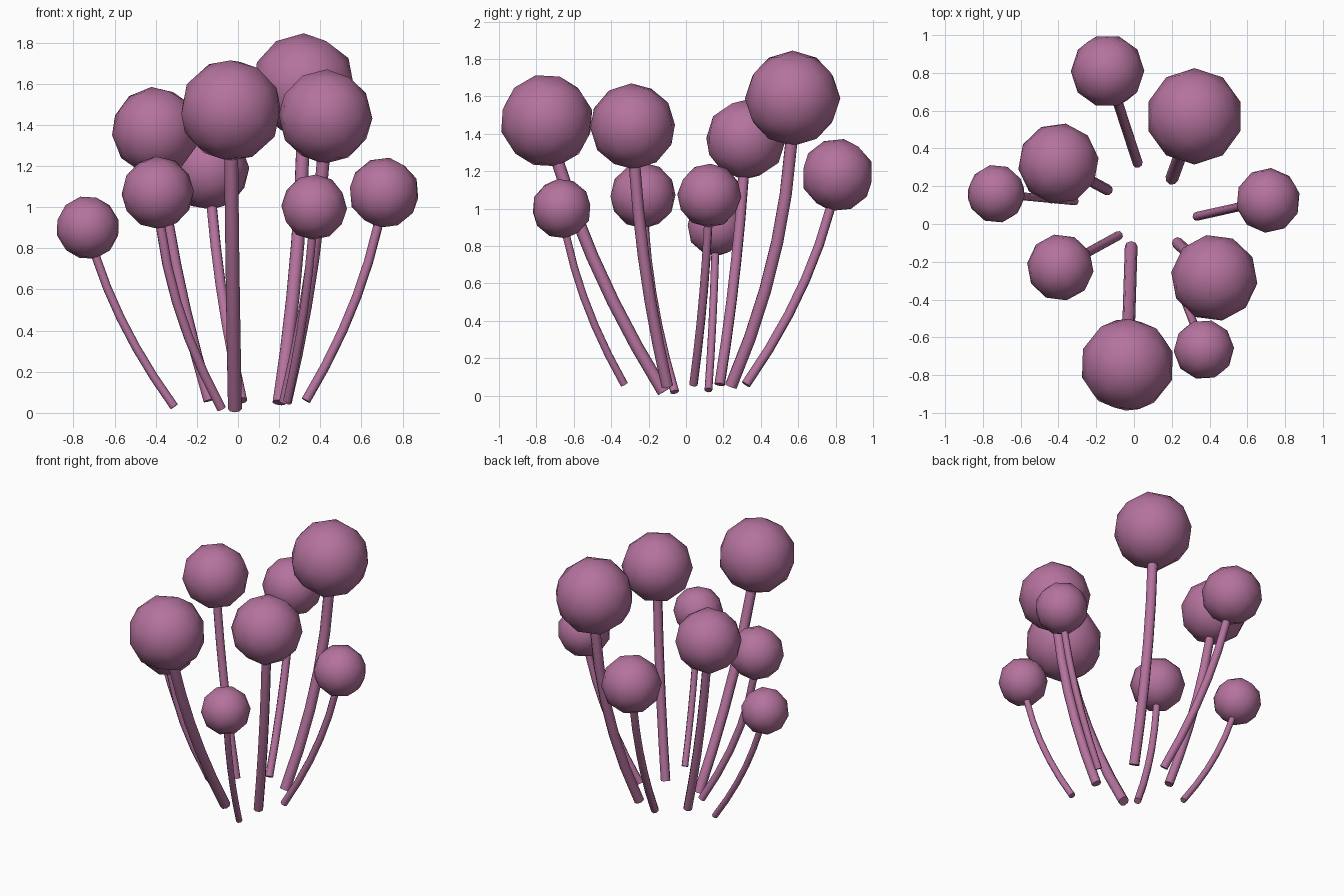
import bpy
from math import radians
from mathutils import Vector

cube = bpy.data.objects.get("Cube")
if cube:
    bpy.data.objects.remove(cube, do_unlink=True)

# Single mauve colour
mauve = bpy.data.materials.new("mauve")
mauve.use_nodes = True
colour = (0.46, 0.17, 0.34, 1)
mauve.diffuse_color = colour
mauve.node_tree.nodes["Principled BSDF"].inputs["Base Color"].default_value = colour

# Per flower: head centre, head radius, stem base, outward bow of the stem
FLOWERS = [
    ((-0.14, 0.81, 1.18), 0.195, (0.02, 0.32, 0.06), 0.8),
    ((0.32, 0.57, 1.59), 0.255, (0.20, 0.24, 0.05), 1.0),
    ((-0.40, 0.32, 1.37), 0.215, (-0.14, 0.18, 0.06), 0.75),
    ((-0.73, 0.16, 0.90), 0.155, (-0.31, 0.12, 0.03), 0.75),
    ((0.71, 0.125, 1.07), 0.172, (0.33, 0.04, 0.06), 0.8),
    ((-0.39, -0.23, 1.07), 0.177, (-0.08, -0.06, 0.02), 0.92),
    ((-0.035, -0.745, 1.47), 0.25, (-0.015, -0.12, 0.02), 0.72),
    ((0.425, -0.285, 1.44), 0.23, (0.23, -0.10, 0.05), 0.87),
    ((0.37, -0.665, 1.00), 0.16, (0.24, -0.33, 0.06), 0.8),
]


def stem(name, base, control, top, radius, steps=6):
    """Thin eight-sided tube along a quadratic arc."""
    curve = bpy.data.curves.new(name, "CURVE")
    curve.dimensions = "3D"
    curve.bevel_depth = radius
    curve.bevel_resolution = 2
    curve.use_fill_caps = True
    line = curve.splines.new("POLY")
    line.points.add(steps)
    for i, point in enumerate(line.points):
        t = i / steps
        p = base * (1 - t) ** 2 + control * 2 * t * (1 - t) + top * t * t
        point.co = (*p, 1)
    obj = bpy.data.objects.new(name, curve)
    bpy.context.collection.objects.link(obj)
    bpy.ops.object.select_all(action="DESELECT")
    obj.select_set(True)
    bpy.context.view_layer.objects.active = obj
    bpy.ops.object.convert(target="MESH")
    return bpy.context.object


def head(name, centre, radius, axis):
    """Faceted ball aligned with the end of its stem."""
    bpy.ops.mesh.primitive_ico_sphere_add(subdivisions=2, radius=radius, location=centre)
    obj = bpy.context.object
    obj.name = name
    obj.rotation_mode = "QUATERNION"
    obj.rotation_quaternion = axis.to_track_quat("Z", "Y")
    return obj


def finish(obj):
    obj.data.materials.clear()
    obj.data.materials.append(mauve)
    bpy.ops.object.shade_smooth_by_angle(angle=radians(50))


for n, (centre, radius, base, bow) in enumerate(FLOWERS, 1):
    top, foot = Vector(centre), Vector(base)
    control = foot + (top - foot) * bow
    control.z = (foot.z + top.z) / 2
    finish(stem(f"stem_{n}", foot, control, top, radius * 0.135))
    finish(head(f"flower_head_{n}", top, radius, top - control))
